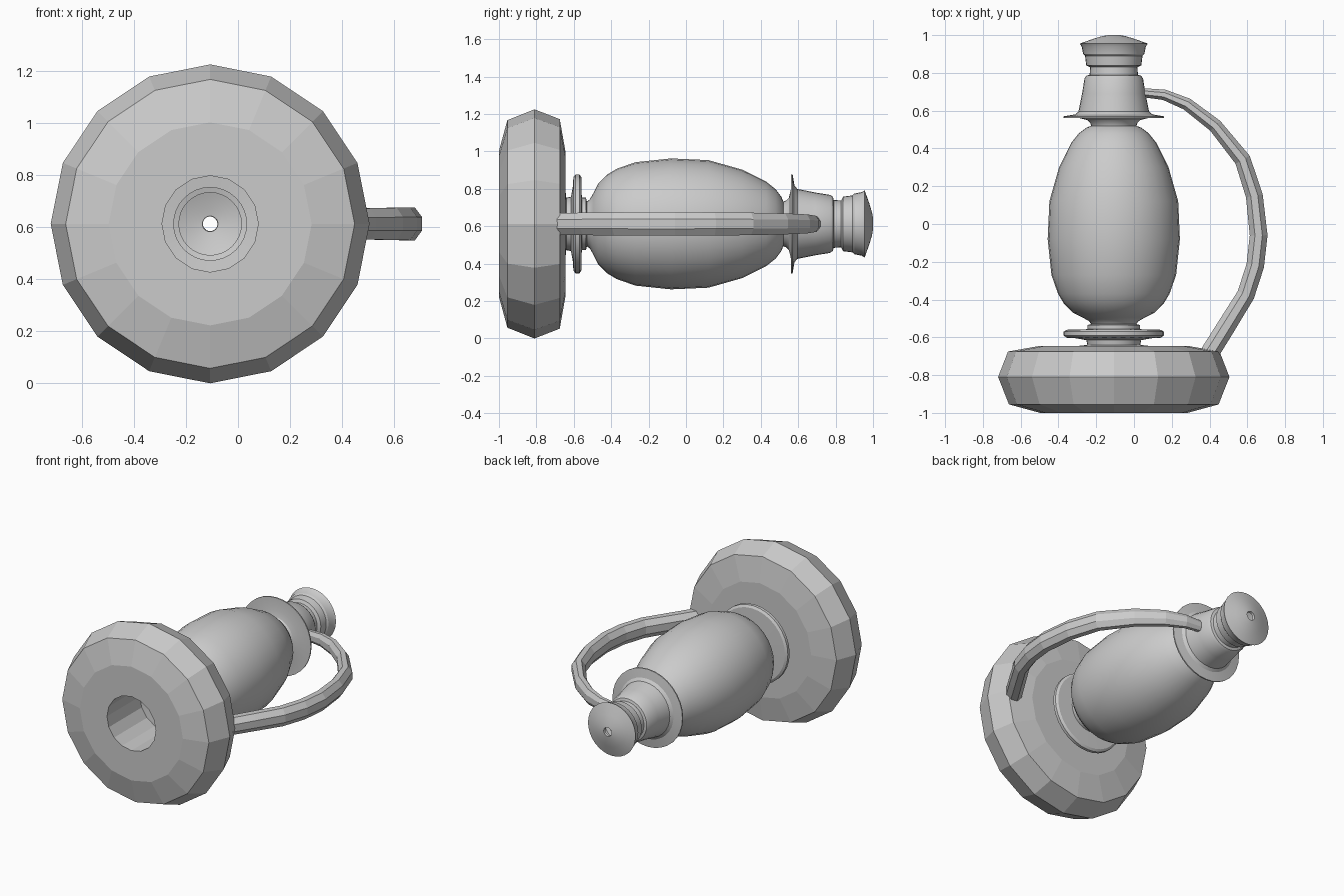
import bpy, bmesh
from math import sin, cos, pi, radians
from mathutils import Vector

AX, AZ = -0.107, 0.6125   # lathe axis runs along y through this x, z


def finish(name, bm, smooth=None):
    bmesh.ops.recalc_face_normals(bm, faces=bm.faces)
    me = bpy.data.meshes.new(name)
    bm.to_mesh(me)
    bm.free()
    ob = bpy.data.objects.new(name, me)
    bpy.context.collection.objects.link(ob)
    if smooth:
        bpy.ops.object.select_all(action='DESELECT')
        ob.select_set(True)
        bpy.context.view_layer.objects.active = ob
        bpy.ops.object.shade_smooth_by_angle(angle=radians(smooth))
    return ob


def bridge(bm, a, b):
    n = len(a)
    for i in range(n):
        bm.faces.new((a[i], a[(i + 1) % n], b[(i + 1) % n], b[i]))


def lathe(name, profile, sides, closed=False, smooth=None):
    """Spin (y, radius) points round the axis."""
    bm = bmesh.new()
    rings = [[bm.verts.new((AX + r * sin(2 * pi * i / sides), y,
                            AZ + r * cos(2 * pi * i / sides)))
              for i in range(sides)] for y, r in profile]
    for a, b in zip(rings, rings[1:]):
        bridge(bm, a, b)
    if closed:
        bridge(bm, rings[-1], rings[0])
    return finish(name, bm, smooth)


# Faceted ring base with a central hole
lathe("base", [(-1.0, 0.185), (-1.0, 0.39), (-0.955, 0.555), (-0.81, 0.6125),
               (-0.675, 0.56), (-0.645, 0.39), (-0.645, 0.185)],
      16, closed=True)

# Lower collar with its round flange
lathe("lower_collar", [(-0.645, 0.185), (-0.64, 0.14), (-0.615, 0.145),
                       (-0.605, 0.2), (-0.602, 0.25), (-0.59, 0.265),
                       (-0.57, 0.265), (-0.56, 0.25), (-0.557, 0.14),
                       (-0.535, 0.14), (-0.53, 0.12)], 32, smooth=30)

# Egg-shaped body
lathe("body", [(-0.53, 0.12), (-0.515, 0.13), (-0.495, 0.165), (-0.47, 0.215),
               (-0.42, 0.265), (-0.37, 0.295), (-0.27, 0.33), (-0.08, 0.35),
               (0.12, 0.341), (0.3, 0.29), (0.43, 0.225), (0.48, 0.185),
               (0.51, 0.145), (0.52, 0.12)], 32, smooth=30)

# Neck with thin flange, stepped socket and domed cap
lathe("neck_and_cap", [(0.52, 0.12), (0.535, 0.125), (0.55, 0.14),
                       (0.56, 0.18), (0.562, 0.265), (0.57, 0.265),
                       (0.58, 0.205), (0.595, 0.187), (0.67, 0.172),
                       (0.69, 0.168), (0.77, 0.155), (0.785, 0.145),
                       (0.79, 0.128), (0.83, 0.125), (0.84, 0.146),
                       (0.89, 0.152), (0.9, 0.162), (0.94, 0.17),
                       (0.955, 0.18), (0.98, 0.11), (0.995, 0.06),
                       (1.0, 0.03), (0.985, 0.028)], 32, smooth=30)

# Curved handle: x, y, half thickness, half width in z
path = [(0.39, -0.70, 0.05, 0.058), (0.49, -0.54, 0.049, 0.060),
        (0.592, -0.375, 0.047, 0.062), (0.642, -0.22, 0.047, 0.063),
        (0.66, -0.06, 0.047, 0.063), (0.637, 0.15, 0.045, 0.062),
        (0.575, 0.34, 0.043, 0.06), (0.43, 0.52, 0.037, 0.056),
        (0.28, 0.635, 0.033, 0.051), (0.16, 0.684, 0.028, 0.043),
        (0.03, 0.697, 0.023, 0.035)]
bm = bmesh.new()
rings = []
for k, (x, y, t, w) in enumerate(path):
    p, q = path[max(k - 1, 0)], path[min(k + 1, len(path) - 1)]
    d = Vector((q[0] - p[0], q[1] - p[1], 0)).normalized()
    n = Vector((d.y, -d.x, 0))
    ring = []
    for i in range(8):
        a = 2 * pi * (i + 0.5) / 8
        ring.append(bm.verts.new(Vector((x, y, AZ)) + n * t * cos(a) / cos(pi / 8)
                                 + Vector((0, 0, w * sin(a) / cos(pi / 8)))))
    rings.append(ring)
for a, b in zip(rings, rings[1:]):
    bridge(bm, a, b)
bm.faces.new(rings[0])
bm.faces.new(rings[-1])
finish("handle", bm)
